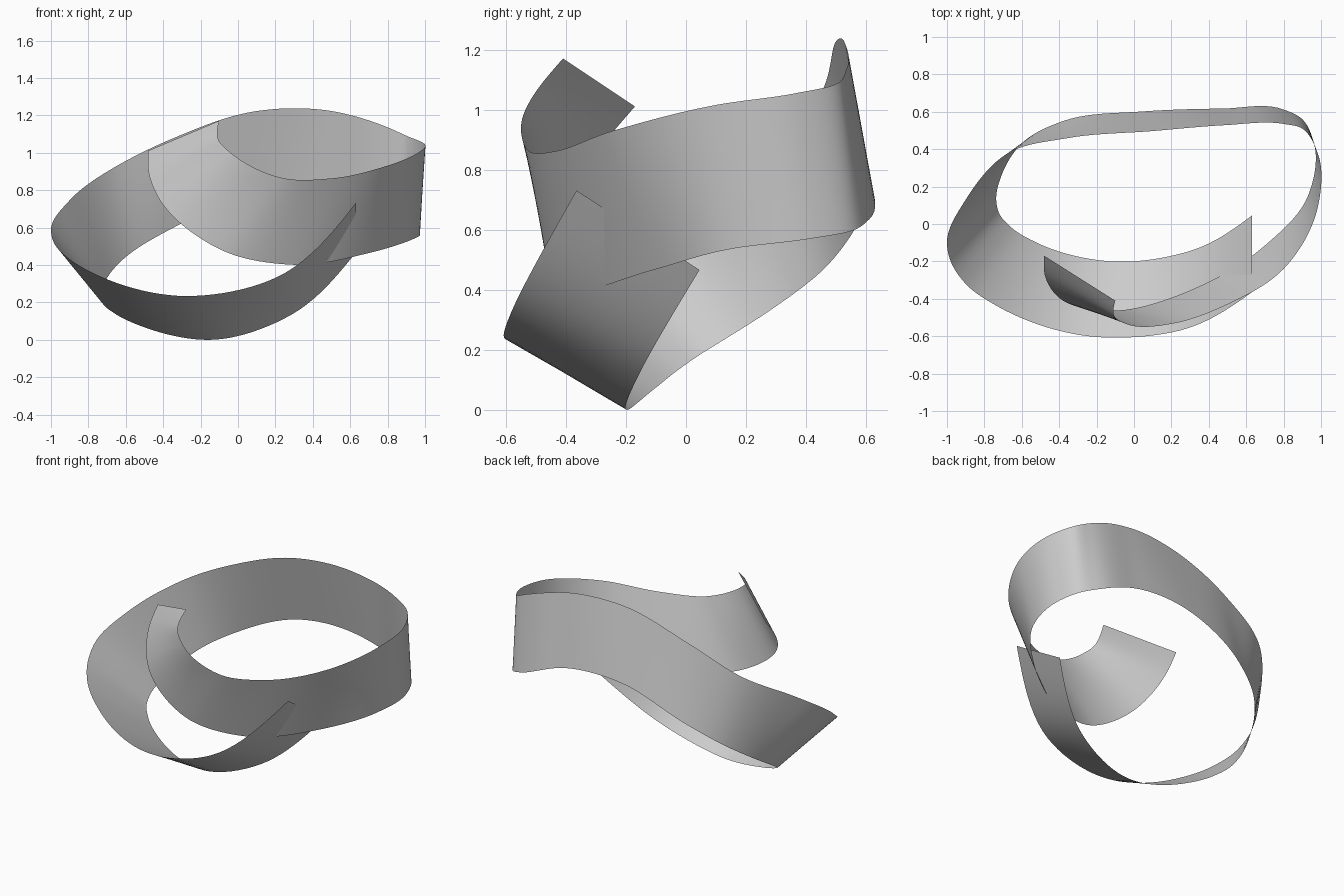
import bpy, bmesh
from mathutils import Vector

if "Cube" in bpy.data.objects:
    bpy.data.objects.remove(bpy.data.objects["Cube"])

# Stations along the band: upper edge point, lower edge point
upper = [(-.10, -.41, 1.17), (-.10, -.50, 1.06), (-.04, -.535, 1.00), (.22, -.53, .868),
         (.50, -.43, .862), (.80, -.24, .93), (.985, .10, 1.015), (.985, .37, 1.055),
         (.90, .51, 1.09), (.80, .535, 1.135), (.48, .528, 1.225), (.10, .497, 1.222),
         (-.35, .46, 1.075), (-.68, .375, .91), (-.90, .13, .745), (-1.0, -.10, .585),
         (-.98, -.20, .51), (-.90, -.32, .43), (-.73, -.44, .335), (-.28, -.595, .233),
         (.20, -.58, .33), (.63, -.365, .73)]
lower = [(-.48, -.17, 1.01), (-.475, -.28, .88), (-.40, -.395, .72), (-.08, -.462, .475),
         (.30, -.355, .40), (.70, -.115, .463), (.93, .15, .535), (.965, .42, .57),
         (.90, .56, .598), (.80, .612, .635), (.47, .617, .755), (.05, .602, .755),
         (-.38, .55, .58), (-.59, .44, .45), (-.70, .28, .33), (-.735, .11, .222),
         (-.72, .055, .188), (-.66, -.015, .14), (-.52, -.10, .073), (-.12, -.20, 0),
         (.28, -.15, .13), (.63, .045, .465)]
STEPS, ACROSS = 10, 6


def smooth_path(points):
    """Smooth curve through the points, spaced by chord length."""
    p = [Vector(q) for q in points]
    n = len(p)
    d = [(p[i + 1] - p[i]).length for i in range(n - 1)]
    s = [(p[i + 1] - p[i]) / d[i] for i in range(n - 1)]
    tan = [(s[i - 1] * d[i] + s[i] * d[i - 1]) / (d[i - 1] + d[i]) for i in range(1, n - 1)]
    tan = [s[0] * 1.5 - tan[0] * .5] + tan + [s[-1] * 1.5 - tan[-1] * .5]
    out = []
    for i in range(n - 1):
        for k in range(STEPS):
            t = k / STEPS
            out.append(p[i] * (2*t**3 - 3*t*t + 1) + p[i + 1] * (3*t*t - 2*t**3)
                       + tan[i] * d[i] * (t**3 - 2*t*t + t) + tan[i + 1] * d[i] * (t**3 - t*t))
    return out + [p[-1]]


# Open ribbon ruled between the two edges
bm = bmesh.new()
rows = [[bm.verts.new(a.lerp(b, j / ACROSS)) for j in range(ACROSS + 1)]
        for a, b in zip(smooth_path(upper), smooth_path(lower))]
for r0, r1 in zip(rows, rows[1:]):
    for j in range(ACROSS):
        bm.faces.new((r0[j], r0[j + 1], r1[j + 1], r1[j]))
lift = min(v.co.z for v in bm.verts)
for v in bm.verts:
    v.co.z -= lift
mesh = bpy.data.meshes.new("ribbon_band")
bm.to_mesh(mesh)
bm.free()
mesh.shade_smooth()
bpy.context.collection.objects.link(bpy.data.objects.new("ribbon_band", mesh))
